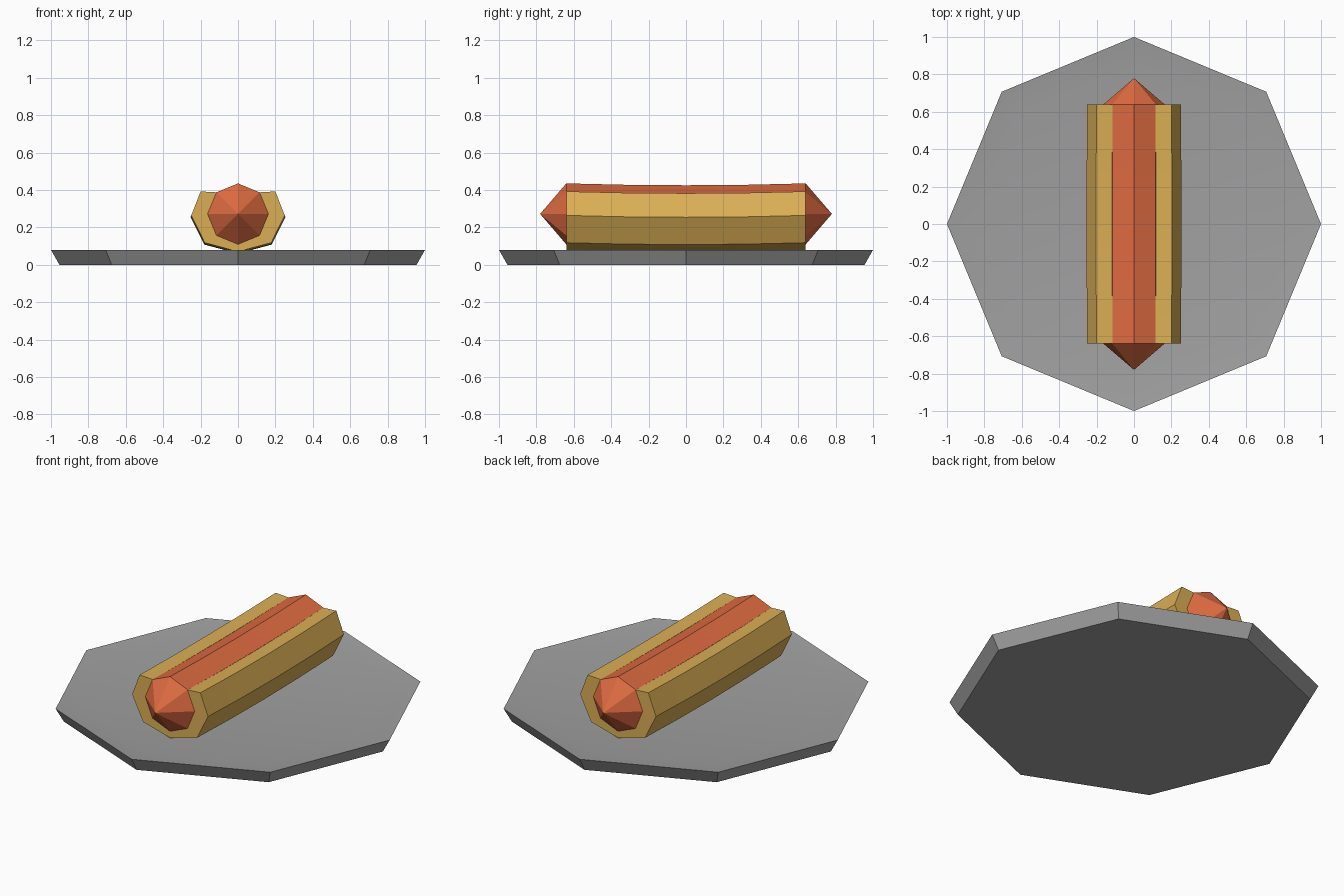
import bpy, bmesh, math

if "Cube" in bpy.data.objects:
    bpy.data.objects.remove(bpy.data.objects["Cube"])


def material(name, rgb):
    m = bpy.data.materials.new(name)
    m.diffuse_color = (*rgb, 1)
    m.use_nodes = True
    m.node_tree.nodes["Principled BSDF"].inputs["Base Color"].default_value = m.diffuse_color
    return m


def loft(name, rings, mat, tips=None):
    """Skin closed rings of points; close the ends with a face or a pointed tip."""
    bm = bmesh.new()
    loops = [[bm.verts.new(p) for p in r] for r in rings]
    n = len(loops[0])
    for a, b in zip(loops, loops[1:]):
        for i in range(n):
            j = (i + 1) % n
            bm.faces.new((a[i], a[j], b[j], b[i]))
    for k, end in enumerate((loops[0], loops[-1])):
        if tips:
            tip = bm.verts.new(tips[k])
            for i in range(n):
                bm.faces.new((end[i], end[(i + 1) % n], tip))
        else:
            bm.faces.new(end)
    bmesh.ops.recalc_face_normals(bm, faces=bm.faces)
    me = bpy.data.meshes.new(name)
    bm.to_mesh(me)
    bm.free()
    me.materials.append(mat)
    ob = bpy.data.objects.new(name, me)
    bpy.context.collection.objects.link(ob)
    bpy.ops.object.select_all(action='DESELECT')
    ob.select_set(True)
    bpy.context.view_layer.objects.active = ob
    bpy.ops.object.shade_smooth_by_angle(angle=math.radians(30))
    return ob


grey = material("plate grey", (0.356, 0.356, 0.356))
ochre = material("bun ochre", (0.708, 0.429, 0.091))
red = material("sausage red", (0.73, 0.147, 0.053))


def octagon(r, z):
    return [(r * math.cos(i * math.pi / 4), r * math.sin(i * math.pi / 4), z) for i in range(8)]


# Plate: flared octagon with a shallow dished top
loft("plate", [octagon(0.955, 0), octagon(1.0, 0.08), octagon(0.86, 0.062)], grey)

# Bun and sausage sag slightly in the middle along their length
HALF = 0.64
stations = [-HALF, -HALF / 2, 0, HALF / 2, HALF]


def sweep(profile, bulge=0.0):
    rings = []
    for y in stations:
        t = 1 - (y / HALF) ** 2
        rings.append([(x * (1 + bulge * t), y, z - 0.01 * t) for x, z in profile])
    return rings


# Sausage: octagonal body with pointed ends
R, CZ = 0.163, 0.272
sausage = [(R * math.sin(i * math.pi / 4), CZ + R * math.cos(i * math.pi / 4)) for i in range(8)]
loft("sausage", sweep(sausage), red, tips=[(0, -0.78, CZ), (0, 0.78, CZ)])

# Bun: open U-shaped section wrapped around the sausage
outer = [(0.2, 0.392), (0.25, 0.264), (0.178, 0.118), (0, 0.07),
         (-0.178, 0.118), (-0.25, 0.264), (-0.2, 0.392)]
inner = sausage[7:2:-1]
inner = [sausage[i] for i in (7, 6, 5, 4, 3, 2, 1)]
loft("bun", sweep(outer + inner, bulge=0.015), ochre)
